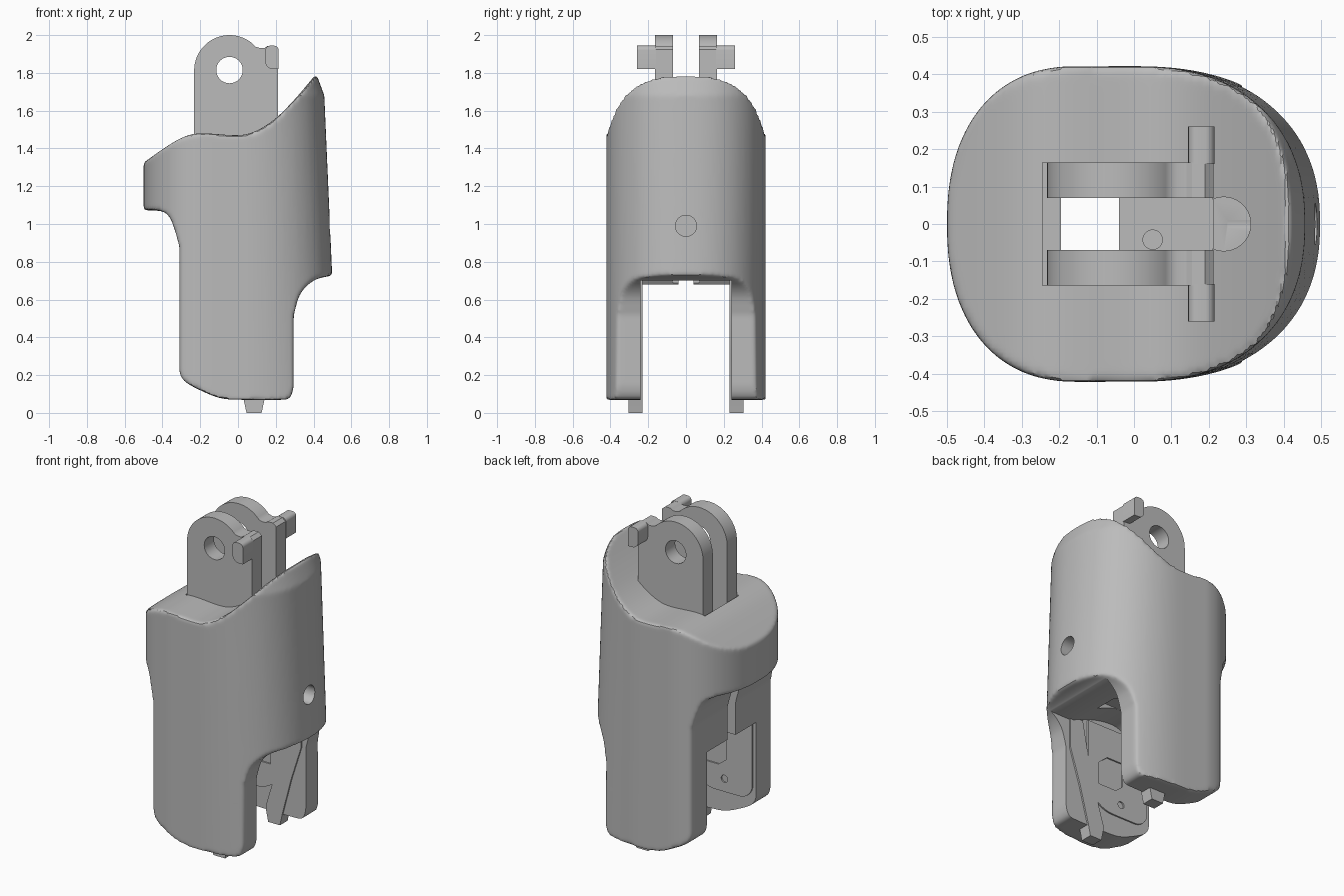
import bpy, bmesh, math
from mathutils import Vector

cube = bpy.data.objects.get("Cube")
if cube:
    bpy.data.objects.remove(cube, do_unlink=True)

GREY = (0.5, 0.5, 0.5, 1)
mat = bpy.data.materials.new("plain grey")
mat.use_nodes = True
mat.diffuse_color = GREY
mat.node_tree.nodes["Principled BSDF"].inputs["Base Color"].default_value = GREY


def loft(name, rings):
    """Closed solid through rings with equal point counts."""
    bm = bmesh.new()
    loops = [[bm.verts.new(p) for p in ring] for ring in rings]
    n = len(loops[0])
    for a, b in zip(loops, loops[1:]):
        for i in range(n):
            j = (i + 1) % n
            bm.faces.new((a[i], a[j], b[j], b[i]))
    bm.faces.new(loops[0][::-1])
    bm.faces.new(loops[-1])
    bmesh.ops.recalc_face_normals(bm, faces=bm.faces)
    mesh = bpy.data.meshes.new(name)
    bm.to_mesh(mesh)
    bm.free()
    mesh.materials.append(mat)
    ob = bpy.data.objects.new(name, mesh)
    bpy.context.collection.objects.link(ob)
    return ob


def prism(name, outline, y0, y1):
    """Side outline (x, z) extruded along y."""
    return loft(name, [[(x, y, z) for x, z in outline] for y in (y0, y1)])


def box(name, x0, x1, y0, y1, z0, z1):
    return prism(name, [(x0, z0), (x1, z0), (x1, z1), (x0, z1)], y0, y1)


def rod(name, start, end, radius, sides=40):
    start, end = Vector(start), Vector(end)
    turn = (end - start).to_track_quat('Z', 'Y')
    ring = [turn @ Vector((radius * math.cos(t), radius * math.sin(t), 0))
            for t in (2 * math.pi * i / sides for i in range(sides))]
    return loft(name, [[p + v for v in ring] for p in (start, end)])


def arc(cx, cz, r, a0, a1, steps=20):
    angles = [math.radians(a0 + (a1 - a0) * i / steps) for i in range(steps + 1)]
    return [(cx + r * math.cos(t), cz + r * math.sin(t)) for t in angles]


def smooth(points, steps=6):
    """Catmull-Rom curve through the points."""
    pts = [Vector(p) for p in points]
    pts = [2 * pts[0] - pts[1]] + pts + [2 * pts[-1] - pts[-2]]
    out = []
    for a, b, c, d in zip(pts, pts[1:], pts[2:], pts[3:]):
        for k in range(steps):
            t = k / steps
            out.append(tuple(0.5 * (2 * b + (c - a) * t + (2 * a - 5 * b + 4 * c - d) * t * t
                                    + (3 * b - a - 3 * c + d) * t ** 3)))
    return out + [tuple(pts[-2])]


def apply_modifier(ob, kind, **settings):
    mod = ob.modifiers.new("shape", kind)
    for key, value in settings.items():
        setattr(mod, key, value)
    bpy.context.view_layer.objects.active = ob
    bpy.ops.object.modifier_apply(modifier=mod.name)


def combine(ob, cutter, operation='DIFFERENCE'):
    apply_modifier(ob, 'BOOLEAN', operation=operation, object=cutter, solver='EXACT')
    bpy.data.objects.remove(cutter, do_unlink=True)


def finish(ob):
    bpy.ops.object.select_all(action='DESELECT')
    ob.select_set(True)
    bpy.context.view_layer.objects.active = ob
    bpy.ops.object.shade_smooth_by_angle(angle=math.radians(32))


def shell_ring(z, reach, sides=96):
    """Rounded plan outline, longer towards +x."""
    ring = []
    for i in range(sides):
        t = 2 * math.pi * i / sides
        c, s = math.cos(t), math.sin(t)
        cx, a = (0, reach) if c >= 0 else (-0.15, 0.35)
        power = 2 / 2.3
        ring.append((cx + math.copysign(abs(c) ** power, c) * a,
                     math.copysign(abs(s) ** power, s) * 0.422, z))
    return ring


# Shell: side outline intersected with the tapered plan shape
top = smooth([(-0.6, 1.26), (-0.5, 1.325), (-0.4, 1.395), (-0.3, 1.455), (-0.2, 1.48), (0, 1.47),
              (0.1, 1.495), (0.2, 1.56), (0.3, 1.66), (0.41, 1.79)])
right_notch = smooth([(0.6, 0.735), (0.49, 0.725), (0.4, 0.7), (0.33, 0.63), (0.295, 0.52)])
foot = smooth([(0.295, 0.14), (0.28, 0.09), (0.24, 0.07), (0, 0.07), (-0.1, 0.08),
               (-0.2, 0.12), (-0.28, 0.165), (-0.31, 0.21)])
left_notch = smooth([(-0.31, 0.88), (-0.335, 0.97), (-0.365, 1.04), (-0.42, 1.07), (-0.6, 1.07)])
side = top + [(0.425, 1.775), (0.465, 1.67), (0.6, 1.5)] + right_notch + foot + left_notch
shell = prism("shell", side, -0.6, 0.6)
plan = loft("plan", [shell_ring(-0.1, 0.535), shell_ring(1.68, 0.457), shell_ring(1.85, 0.395)])
combine(shell, plan, 'INTERSECT')

# Soft rounding of all outer rims
apply_modifier(shell, 'REMESH', mode='VOXEL', voxel_size=0.012)
apply_modifier(shell, 'SMOOTH', factor=0.5, iterations=6)

# Open space between the legs with a hollow knuckle seat above
seat = smooth([(0.25, 0.7), (0.1, 0.76), (-0.05, 0.78), (-0.15, 0.74), (-0.2, 0.68)])
combine(shell, prism("leg_gap", [(-0.7, -0.2), (0.7, -0.2), (0.7, 0.705)] + seat + [(-0.7, 0.68)],
                     -0.24, 0.24))

# Slot between the ears, clearance behind them and the narrow gap in the back web
combine(shell, box("slot", -0.195, 0.21, -0.07, 0.07, 0.5, 2))
combine(shell, box("ear_clearance", -0.245, -0.19, -0.165, 0.165, 1.1, 2))
combine(shell, box("web_gap", -0.7, -0.18, -0.04, 0.04, 0.5, 1.0))

# Cord channel from the top to the +x wall
combine(shell, rod("channel_drop", (0.24, 0, 0.935), (0.24, 0, 1.9), 0.072))
combine(shell, rod("channel_exit", (0.25, 0, 0.99), (0.7, 0, 0.99), 0.056))
finish(shell)

# Block at the bottom of the slot
block = box("slot_block", -0.04, 0.212, -0.075, 0.075, 0.77, 1.3)
combine(block, rod("pin_hole", (0.05, -0.042, 1.1), (0.05, -0.042, 1.5), 0.026, 24))
finish(block)

# Hinge ears, side lugs and inner leg details, repeated on both sides
ear_side = ([(-0.232, 1.05), (-0.232, 1.815)] + arc(-0.045, 1.813, 0.187, 180, 42, 32)
            + [(0.115, 1.932), (0.14, 1.932), (0.155, 1.942), (0.19, 1.943), (0.212, 1.925), (0.212, 1.05)])
lug_side = (arc(0.169, 1.92, 0.024, 180, 90, 6) + arc(0.191, 1.92, 0.024, 90, 0, 6)
            + [(0.215, 1.82), (0.185, 1.82)] + arc(0.185, 1.86, 0.04, 270, 180, 6))
plate_side = ([(0.14, 0.74), (-0.29, 0.74)] + arc(-0.2, 0.29, 0.09, 180, 270, 10)
              + arc(-0.04, 0.38, 0.18, 270, 360, 12))
window = [(-0.11, 0.4), (-0.06, 0.36), (0.06, 0.36), (0.06, 0.5), (0.0, 0.55), (-0.11, 0.55)]
rib_side = [(0.045, 0), (0.125, 0), (0.14, 0.07), (0.2, 0.3), (0.27, 0.52), (0.27, 0.72),
            (0.18, 0.72), (0.12, 0.4), (0.03, 0.1), (0.03, 0.07)]
for label, s in (("left", 1), ("right", -1)):
    ear = prism(label + "_ear", ear_side, s * 0.07, s * 0.165)
    combine(ear, rod("pivot", (-0.045, -0.4, 1.815), (-0.045, 0.4, 1.815), 0.07))
    finish(ear)
    finish(prism(label + "_lug", lug_side, s * 0.16, s * 0.26))
    plate = prism(label + "_inner_plate", plate_side, s * 0.231, s * 0.242)
    combine(plate, prism("window", window, s * 0.2, s * 0.3))
    combine(plate, rod("small_hole", (-0.1, s * 0.2, 0.28), (-0.1, s * 0.3, 0.28), 0.022, 20))
    finish(plate)
    finish(prism(label + "_foot_rib", rib_side, s * 0.23, s * 0.305))
